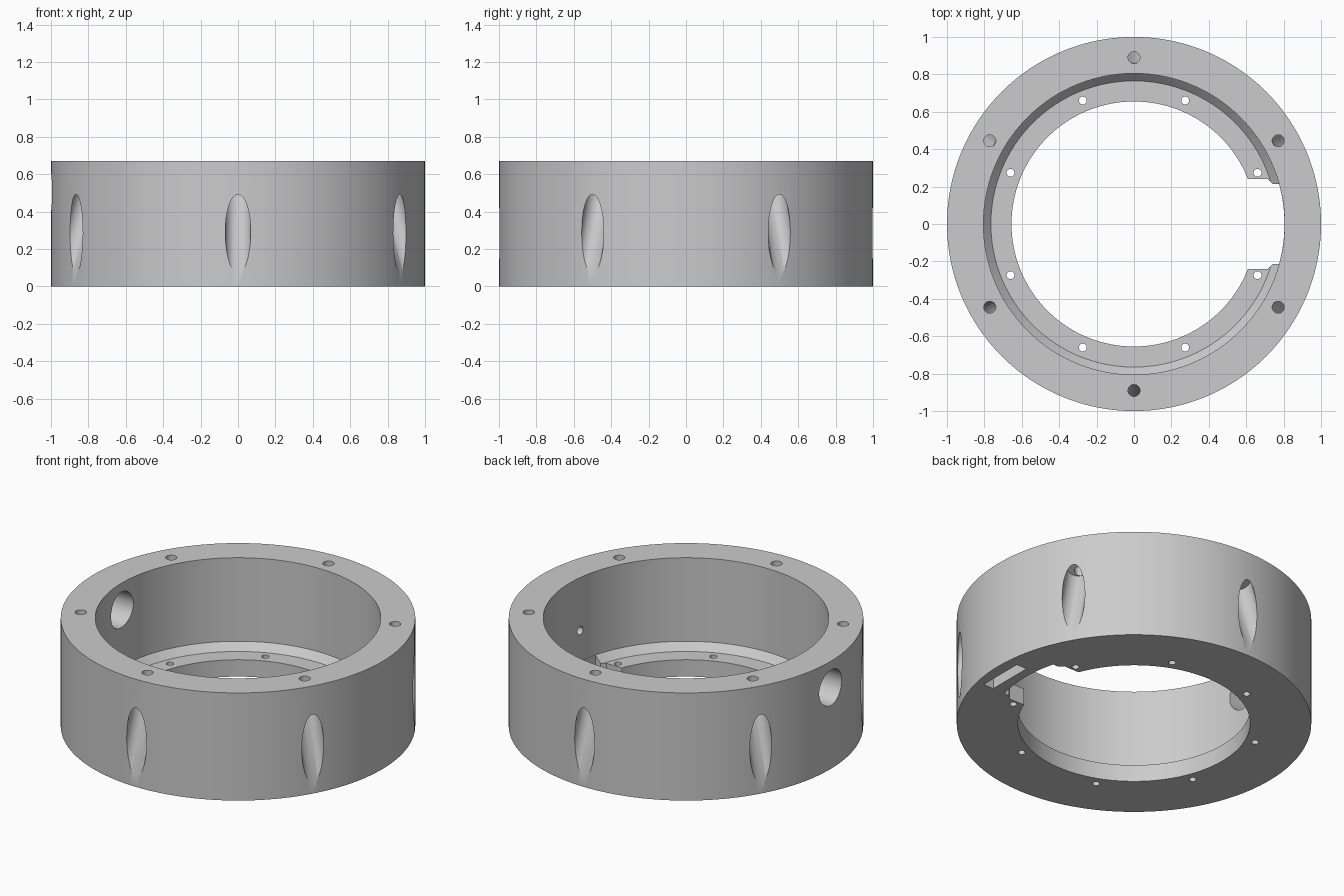
import bpy, bmesh
from math import pi, cos, sin, atan2, radians, sqrt
from mathutils import Matrix, Vector

if "Cube" in bpy.data.objects:
    bpy.data.objects.remove(bpy.data.objects["Cube"])


def to_object(bm, name):
    bmesh.ops.recalc_face_normals(bm, faces=bm.faces)
    me = bpy.data.meshes.new(name)
    bm.to_mesh(me)
    bm.free()
    ob = bpy.data.objects.new(name, me)
    bpy.context.collection.objects.link(ob)
    return ob


def rod(bm, start, end, r, seg=32):
    a, b = Vector(start), Vector(end)
    d = b - a
    m = Matrix.Translation((a + b) / 2) @ d.to_track_quat('Z', 'Y').to_matrix().to_4x4()
    bmesh.ops.create_cone(bm, cap_ends=True, segments=seg, radius1=r, radius2=r,
                          depth=d.length, matrix=m)


def prism(bm, pts, z0, z1):
    f = bm.faces.new([bm.verts.new((x, y, z0)) for x, y in pts])
    ext = bmesh.ops.extrude_face_region(bm, geom=[f])
    vs = [v for v in ext['geom'] if isinstance(v, bmesh.types.BMVert)]
    bmesh.ops.translate(bm, verts=vs, vec=(0, 0, z1 - z0))


def polar(r, a, z):
    return (r * cos(a), r * sin(a), z)


# Ring body: revolved section with bottom flange and inner chamfer
profile = [(0.655, 0), (1, 0), (1, 0.67), (0.805, 0.67), (0.805, 0.15),
           (0.765, 0.105), (0.655, 0.105)]
N = 160
bm = bmesh.new()
rings = [[bm.verts.new(polar(r, 2 * pi * i / N, z)) for r, z in profile] for i in range(N)]
for i in range(N):
    p, q = rings[i], rings[(i + 1) % N]
    for j in range(len(profile)):
        k = (j + 1) % len(profile)
        bm.faces.new((p[j], q[j], q[k], p[k]))
body = to_object(bm, "ring_body")


def cut(bm, name):
    c = to_object(bm, name)
    c.hide_render = True
    m = body.modifiers.new(name, 'BOOLEAN')
    m.operation, m.solver, m.object = 'DIFFERENCE', 'EXACT', c
    bpy.context.view_layer.objects.active = body
    bpy.ops.object.modifier_apply(modifier=name)
    bpy.data.objects.remove(c)


six = [radians(30 + 60 * i) for i in range(6)]

# Tilted screw-head pockets, rising inward from the outer wall
tilt = radians(18.7)
bm = bmesh.new()
for a in six:
    rod(bm, polar(1 + 0.5 * sin(tilt), a, 0.28 - 0.5 * cos(tilt)),
        polar(1 - 0.25 * sin(tilt), a, 0.28 + 0.25 * cos(tilt)), 0.068, 48)
cut(bm, "pocket_cutter")

# Screw holes from the top rim into the pockets
bm = bmesh.new()
for a in six:
    rod(bm, polar(0.89, a, 0.48), polar(0.89, a, 0.75), 0.032)
cut(bm, "rim_hole_cutter")

# Flange holes
bm = bmesh.new()
for i in range(8):
    a = radians(22.5 + 45 * i)
    rod(bm, polar(0.715, a, -0.1), polar(0.715, a, 0.125), 0.021, 24)
cut(bm, "flange_hole_cutter")

# Cable port through the left wall, and small blind hole inside the right wall
bm = bmesh.new()
rod(bm, (-1.1, 0, 0.505), (-0.7, 0, 0.505), 0.11, 48)
rod(bm, (0.7, -0.1, 0.34), (0.9, -0.1, 0.34), 0.025, 24)
cut(bm, "port_cutter")

# Flange notch on the right side, stopping at the inner wall
R, h = 0.8045, 0.215
half = atan2(h, sqrt(R * R - h * h))
pts = [(0.55, -0.24), (0.715, -0.24), (0.74, -h)]
pts += [(R * cos(half * t / 12), R * sin(half * t / 12)) for t in range(-12, 13)]
pts += [(0.74, h), (0.715, 0.24), (0.55, 0.24)]
bm = bmesh.new()
prism(bm, pts, -0.05, 0.2)
cut(bm, "notch_cutter")

# Slot in the underside beside the notch
bm = bmesh.new()
prism(bm, [(0.86, -0.21), (0.93, -0.21), (0.93, 0.08), (0.86, 0.08)], -0.05, 0.22)
cut(bm, "slot_cutter")

body.select_set(True)
bpy.context.view_layer.objects.active = body
bpy.ops.object.shade_smooth_by_angle(angle=radians(30))
